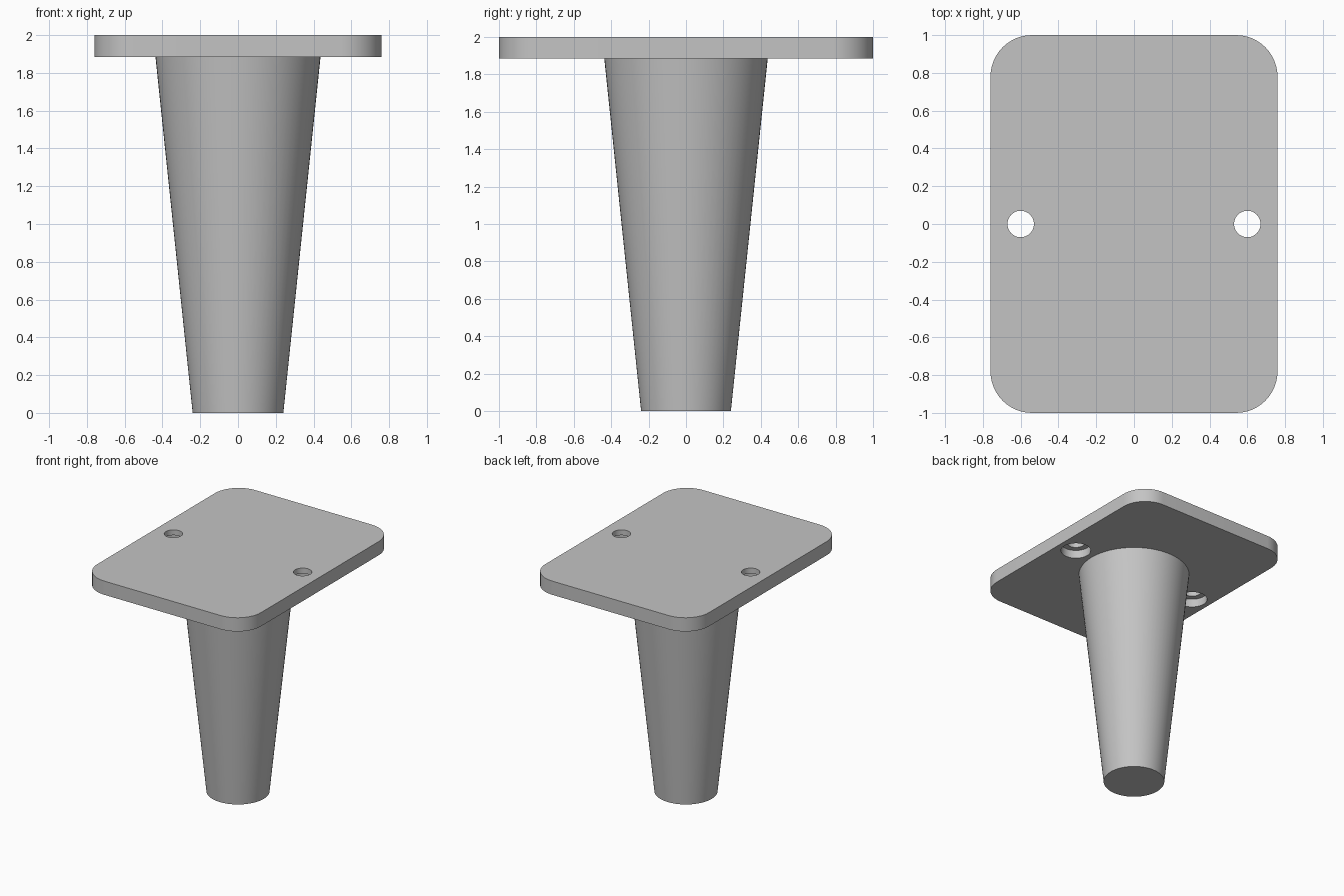
import bpy
import bmesh
from math import cos, sin, pi, radians

cube = bpy.data.objects.get("Cube")
if cube:
    bpy.data.objects.remove(cube, do_unlink=True)

HALF_X, HALF_Y, CORNER = 0.76, 1.0, 0.22
TOP, UNDER = 2.0, 1.885
HOLE_X, HOLE_R, BORE_R, BORE_TOP = 0.6, 0.07, 0.118, 1.955

grey = bpy.data.materials.new("plain grey")
grey.use_nodes = True
COLOUR = (0.55, 0.55, 0.55, 1)
grey.diffuse_color = COLOUR
grey.node_tree.nodes["Principled BSDF"].inputs["Base Color"].default_value = COLOUR


def make_object(name, bm):
    bmesh.ops.recalc_face_normals(bm, faces=bm.faces)
    mesh = bpy.data.meshes.new(name)
    bm.to_mesh(mesh)
    bm.free()
    mesh.materials.append(grey)
    obj = bpy.data.objects.new(name, mesh)
    bpy.context.collection.objects.link(obj)
    return obj


def lathe(name, profile, x=0, sides=48):
    """Closed solid from (radius, height) rings around a vertical axis."""
    bm = bmesh.new()
    rings = [[bm.verts.new((x + r * cos(2 * pi * i / sides), r * sin(2 * pi * i / sides), z))
              for i in range(sides)] for r, z in profile]
    for low, high in zip(rings, rings[1:]):
        for i in range(sides):
            j = (i + 1) % sides
            bm.faces.new((low[i], low[j], high[j], high[i]))
    bm.faces.new(rings[0])
    bm.faces.new(rings[-1])
    return make_object(name, bm)


def shade(obj):
    bpy.ops.object.select_all(action="DESELECT")
    obj.select_set(True)
    bpy.context.view_layer.objects.active = obj
    bpy.ops.object.shade_smooth_by_angle(angle=radians(30))


# Rounded mounting plate
bm = bmesh.new()
outline = []
STEPS = 12
for quarter, (sx, sy) in enumerate([(1, 1), (-1, 1), (-1, -1), (1, -1)]):
    for step in range(STEPS + 1):
        a = (quarter + step / STEPS) * pi / 2
        outline.append(bm.verts.new((sx * (HALF_X - CORNER) + CORNER * cos(a),
                                     sy * (HALF_Y - CORNER) + CORNER * sin(a), UNDER)))
base = bm.faces.new(outline)
extruded = bmesh.ops.extrude_face_region(bm, geom=[base], use_keep_orig=True)
bmesh.ops.translate(bm, vec=(0, 0, TOP - UNDER),
                    verts=[v for v in extruded["geom"] if isinstance(v, bmesh.types.BMVert)])
plate = make_object("mounting_plate", bm)

# Counterbored screw holes, wider on the underside
bpy.context.view_layer.objects.active = plate
for side in (-1, 1):
    cutter = lathe("hole_cutter", [(BORE_R, UNDER - 0.1), (BORE_R, BORE_TOP),
                                   (HOLE_R, BORE_TOP), (HOLE_R, TOP + 0.1)], side * HOLE_X)
    cutter.hide_render = True
    cut = plate.modifiers.new("screw_hole", "BOOLEAN")
    cut.operation = "DIFFERENCE"
    cut.solver = "EXACT"
    cut.object = cutter
    bpy.ops.object.modifier_apply(modifier=cut.name)
    bpy.data.objects.remove(cutter, do_unlink=True)
shade(plate)

# Tapered round leg, ending on the plate's underside
shade(lathe("tapered_leg", [(0.24, 0), (0.437, UNDER)], sides=64))
